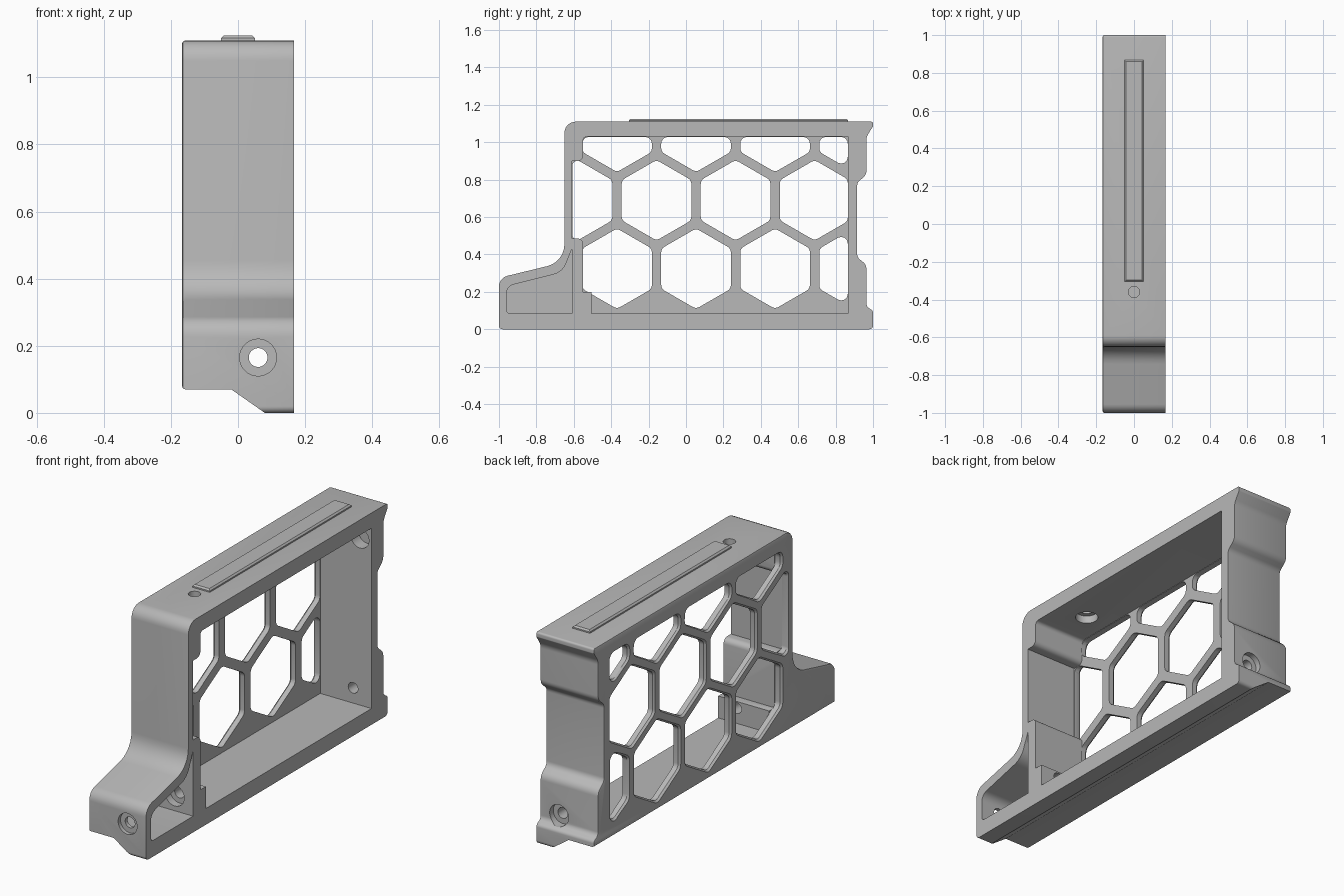
import bpy, bmesh, math
from mathutils import Vector, Matrix

cube = bpy.data.objects.get("Cube")
if cube:
    bpy.data.objects.remove(cube, do_unlink=True)

grey = bpy.data.materials.new("matte_grey")
grey.use_nodes = True
COLOUR = (0.48, 0.48, 0.48, 1)
grey.diffuse_color = COLOUR
grey.node_tree.nodes["Principled BSDF"].inputs["Base Color"].default_value = COLOUR

HALF = 0.167     # half the body width
PLATE = -0.13    # inner face of the honeycomb wall


def rounded(points, radius=0.0, steps=6):
    """Round polygon corners; a point may carry its own radius."""
    out = []
    for i, p in enumerate(points):
        here = Vector(p[:2])
        before = Vector(points[i - 1][:2]) - here
        after = Vector(points[(i + 1) % len(points)][:2]) - here
        r = p[2] if len(p) > 2 else radius
        angle = before.angle(after)
        if r <= 0 or angle > 3.1:
            out.append(here)
            continue
        reach = min(r / math.tan(angle / 2), before.length * 0.48, after.length * 0.48)
        r = reach * math.tan(angle / 2)
        a, b = before.normalized(), after.normalized()
        centre = here + (a + b).normalized() * (r / math.sin(angle / 2))
        start, end = here + a * reach - centre, here + b * reach - centre
        sweep = start.angle_signed(end)
        for k in range(steps + 1):
            t = -sweep * k / steps
            out.append(centre + Matrix.Rotation(t, 2) @ start)
    return out


def loft(bm, rings):
    """Closed solid through equal rings of 3D points."""
    loops = [[bm.verts.new(p) for p in ring] for ring in rings]
    n = len(loops[0])
    for a, b in zip(loops, loops[1:]):
        for i in range(n):
            bm.faces.new((a[i], a[(i + 1) % n], b[(i + 1) % n], b[i]))
    bm.faces.new(loops[0][::-1])
    bm.faces.new(loops[-1])


def finish(bm, name):
    bmesh.ops.recalc_face_normals(bm, faces=bm.faces)
    mesh = bpy.data.meshes.new(name)
    bm.to_mesh(mesh)
    bm.free()
    mesh.materials.append(grey)
    obj = bpy.data.objects.new(name, mesh)
    bpy.context.collection.objects.link(obj)
    return obj


def side_prism(name, outline, x0, x1):
    bm = bmesh.new()
    loft(bm, [[(x, p[0], p[1]) for p in outline] for x in (x0, x1)])
    return finish(bm, name)


def rod(name, start, end, radius):
    start, end = Vector(start), Vector(end)
    bm = bmesh.new()
    turn = Vector((0, 0, 1)).rotation_difference(end - start).to_matrix().to_4x4()
    bmesh.ops.create_cone(bm, cap_ends=True, segments=32, radius1=radius, radius2=radius,
                          depth=(end - start).length,
                          matrix=Matrix.Translation((start + end) / 2) @ turn)
    return finish(bm, name)


def cut(target, cutter):
    cutter.hide_render = True
    mod = target.modifiers.new("cut", "BOOLEAN")
    mod.operation, mod.solver, mod.object = "DIFFERENCE", "EXACT", cutter
    bpy.context.view_layer.objects.active = target
    bpy.ops.object.modifier_apply(modifier=mod.name)
    bpy.data.objects.remove(cutter, do_unlink=True)


def clip(poly, axis, limit, sign):
    """Keep the part of a polygon on one side of an axis-aligned line."""
    out = []
    for i, q in enumerate(poly):
        p = poly[i - 1]
        dp, dq = sign * (p[axis] - limit), sign * (q[axis] - limit)
        if dp * dq < 0:
            out.append(p.lerp(q, dp / (dp - dq)))
        if dq >= 0:
            out.append(q)
    return out


# Body: side outline with front foot and stepped back edge
outline = rounded([
    (-1, 0, 0.02), (-1, 0.275, 0.06), (-0.65, 0.36, 0.12), (-0.65, 1.11, 0.06),
    (1, 1.11, 0.01), (1, 1.085, 0.01), (0.965, 1.03, 0.06), (0.965, 0.825, 0.05),
    (0.915, 0.785, 0.04), (0.915, 0.385, 0.04), (0.965, 0.345, 0.05),
    (0.965, 0.12, 0.03), (1, 0.1, 0.02), (1, 0, 0.02)])
body = side_prism("frame_body", outline, -HALF, HALF)

# Relieved underside with sloping step
bm = bmesh.new()
under = [(-0.3, -0.1), (-0.3, 0.07), (-0.02, 0.07), (0.08, 0), (0.08, -0.1)]
loft(bm, [[(x, y, z) for x, z in under] for y in (-1.2, 1.2)])
cut(body, finish(bm, "underside_cutter"))

# Soft rim around the honeycomb side
bm = bmesh.new()
bm.from_mesh(body.data)
rim = [e for e in bm.edges if all(abs(v.co.x + HALF) < 1e-4 for v in e.verts)
       and len(e.link_faces) == 2 and e.calc_face_angle() > 0.5]
bmesh.ops.bevel(bm, geom=rim, offset=0.01, segments=2, profile=0.5,
                affect="EDGES", clamp_overlap=False)
bm.to_mesh(body.data)
bm.free()

# Main cavity, open on the left side
cavity = rounded([
    (-0.505, 0.085), (0.867, 0.085), (0.867, 1.03), (-0.55, 1.03, 0.02),
    (-0.55, 0.9, 0.03), (-0.61, 0.9), (-0.61, 0.485), (-0.55, 0.485, 0.03),
    (-0.55, 0.2), (-0.505, 0.2)])
cut(body, side_prism("cavity_cutter", cavity, PLATE, 0.3))

# Pocket inside the front foot
pocket = rounded([
    (-0.96, 0.085, 0.02), (-0.96, 0.23, 0.05), (-0.66, 0.305, 0.1),
    (-0.61, 0.43), (-0.61, 0.085)])
cut(body, side_prism("pocket_cutter", pocket, PLATE, 0.3))

# Honeycomb windows with flared outer edges
PITCH, RADIUS, MID = 0.4225, 0.215, 0.69
bm = bmesh.new()
for row in (-1, 0, 1):
    for col in range(4):
        cy = -0.58 + PITCH * (col + 0.5 * abs(row))
        cz = MID + row * PITCH * math.sqrt(0.75)
        cell = [Vector((cy + RADIUS * math.sin(k * math.pi / 3),
                        cz + RADIUS * math.cos(k * math.pi / 3))) for k in range(6)]
        for axis, limit, sign in ((0, -0.608, 1), (0, 0.865, -1), (1, 1.028, -1)):
            cell = clip(cell, axis, limit, sign)
        cell = rounded(cell, 0.035, 4)
        mid = sum(cell, Vector((0, 0))) / len(cell)
        rings = []
        for x, grow in ((-HALF - 0.01, 0.018), (-HALF + 0.01, 0), (PLATE + 0.002, 0)):
            ring = [p + (p - mid).normalized() * grow for p in cell]
            rings.append([(x, p.x, p.y) for p in ring])
        loft(bm, rings)
cut(body, finish(bm, "honeycomb_cutter"))

# Screw holes and counterbores: start, end, radius
HX, HZ = 0.06, 0.165
for start, end, radius in (
        ((HX, -1.1, HZ), (HX, 1.1, HZ), 0.028),
        ((HX, -1.1, HZ), (HX, -0.98, HZ), 0.055),
        ((HX, -0.65, HZ), (HX, -0.57, HZ), 0.055),
        ((HX, 0.935, HZ), (HX, 1.1, HZ), 0.055),
        ((0.1, 0.8, 0.96), (0.1, 0.93, 0.96), 0.052),
        ((0, -0.36, 0.9), (0, -0.36, 1.2), 0.03),
        ((0, -0.36, 0.9), (0, -0.36, 1.07), 0.055)):
    cut(body, rod("hole_cutter", start, end, radius))

# Raised rail on the top
bm = bmesh.new()
loft(bm, [[(-w, -0.255 - w, z), (w, -0.255 - w, z), (w, 0.817 + w, z), (-w, 0.817 + w, z)]
          for w, z in ((0.05, 1.105), (0.05, 1.117), (0.042, 1.125))])
finish(bm, "top_rail")

# Smooth shading with crisp edges
bpy.ops.object.select_all(action="DESELECT")
body.select_set(True)
bpy.context.view_layer.objects.active = body
bpy.ops.object.shade_smooth_by_angle(angle=math.radians(30))
